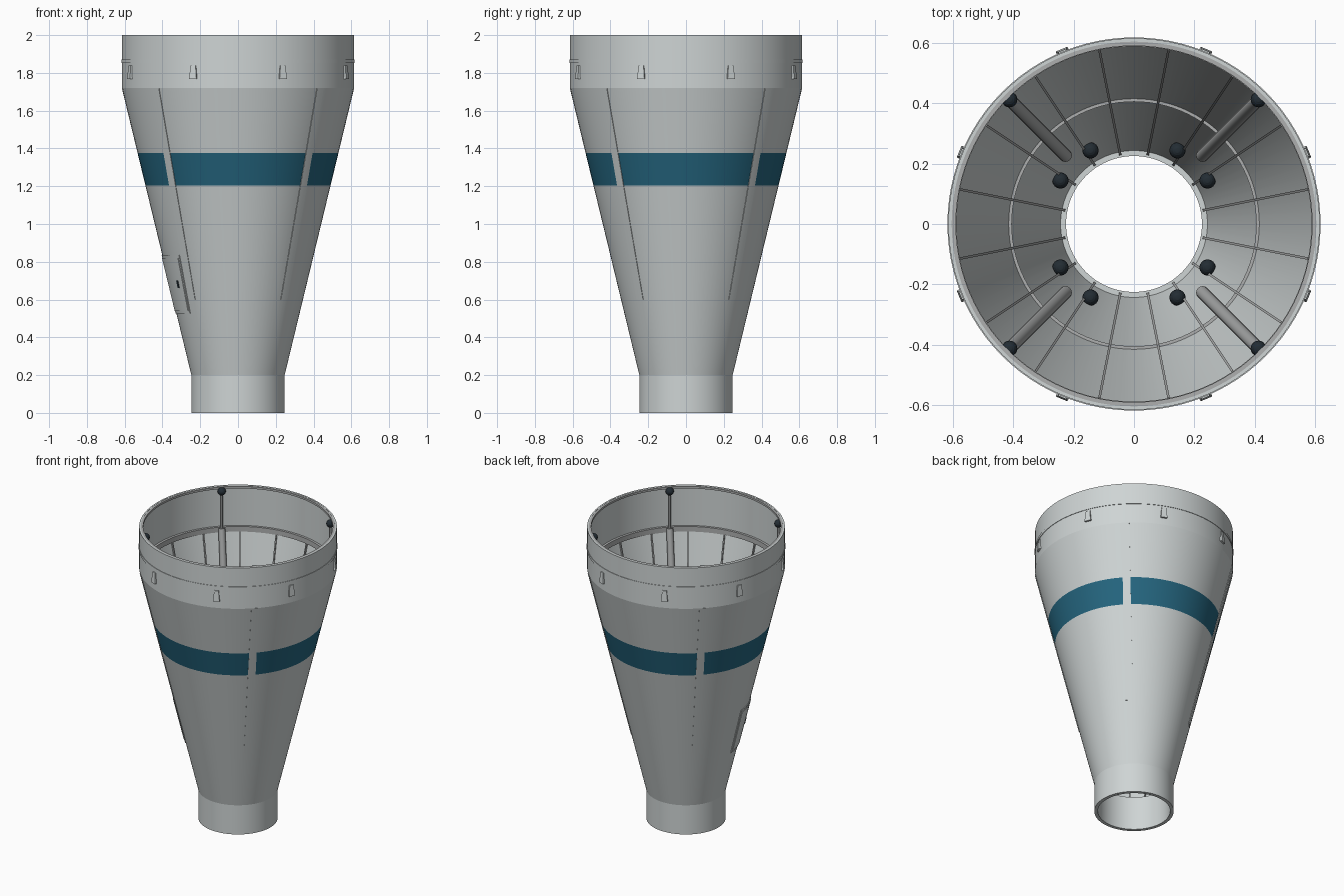
import bpy, bmesh, math
from mathutils import Vector

cube = bpy.data.objects.get("Cube")
if cube:
    bpy.data.objects.remove(cube, do_unlink=True)


def material(name, rgb):
    m = bpy.data.materials.new(name)
    m.use_nodes = True
    m.diffuse_color = (*rgb, 1)
    m.node_tree.nodes["Principled BSDF"].inputs["Base Color"].default_value = (*rgb, 1)
    return m


SHELL = material("light_grey", (0.62, 0.66, 0.66))
FRAME = material("mid_grey", (0.42, 0.43, 0.43))
BLUE = material("deep_blue", (0.018, 0.13, 0.21))
DARK = material("near_black", (0.017, 0.026, 0.034))

NECK_R, TOP_R, NECK_Z, CONE_Z = 0.247, 0.615, 0.2, 1.72
BAND = (1.205, 1.375)
SLOPE = (TOP_R - NECK_R) / (CONE_Z - NECK_Z)
SEGMENTS = 96


def cone_r(z):
    return NECK_R + SLOPE * (z - NECK_Z)


def polar(r, deg, z):
    a = math.radians(deg)
    return Vector((r * math.cos(a), r * math.sin(a), z))


def finish(name, bm, mats, smooth=True):
    bmesh.ops.recalc_face_normals(bm, faces=bm.faces)
    mesh = bpy.data.meshes.new(name)
    bm.to_mesh(mesh)
    bm.free()
    for m in mats:
        mesh.materials.append(m)
    ob = bpy.data.objects.new(name, mesh)
    bpy.context.collection.objects.link(ob)
    if smooth:
        bpy.ops.object.select_all(action='DESELECT')
        ob.select_set(True)
        bpy.context.view_layer.objects.active = ob
        bpy.ops.object.shade_smooth_by_angle(angle=math.radians(12))
    return ob


def lathe(name, profile, mats, rule=None):
    """Revolve a closed (radius, z) outline about the z axis."""
    bm = bmesh.new()
    rings = [[bm.verts.new(polar(r, 360 * i / SEGMENTS, z)) for r, z in profile]
             for i in range(SEGMENTS)]
    for i, ring in enumerate(rings):
        nxt = rings[(i + 1) % SEGMENTS]
        for j in range(len(profile)):
            k = (j + 1) % len(profile)
            face = bm.faces.new((ring[j], nxt[j], nxt[k], ring[k]))
            if rule:
                face.material_index = rule(j)
    return finish(name, bm, mats)


def cone_plate(name, az, z0, z1, half_angle, out, mat, inner=0.004, cols=8, rows=8):
    """Thin plate wrapped on the cone; half_angle(z) gives its half width."""
    bm = bmesh.new()
    layers = []
    for off in (-inner, out):
        grid = []
        for v in range(rows + 1):
            z = z0 + (z1 - z0) * v / rows
            h = half_angle(z)
            grid.append([bm.verts.new(polar(cone_r(z) + off, az + h * (2 * u / cols - 1), z))
                         for u in range(cols + 1)])
        for v in range(rows):
            for u in range(cols):
                bm.faces.new((grid[v][u], grid[v][u + 1], grid[v + 1][u + 1], grid[v + 1][u]))
        layers.append(grid)
    a, b = layers

    def border(g):
        return (g[0][:-1] + [row[-1] for row in g[:-1]]
                + g[-1][:0:-1] + [row[0] for row in g[:0:-1]])
    ea, eb = border(a), border(b)
    for i in range(len(ea)):
        k = (i + 1) % len(ea)
        bm.faces.new((ea[i], ea[k], eb[k], eb[i]))
    return finish(name, bm, [mat])


def tapered_box(name, az, low, high, mat):
    """Box between two sections given as (inner r, outer r, z, half width)."""
    bm = bmesh.new()
    a = math.radians(az)
    radial, side = Vector((math.cos(a), math.sin(a), 0)), Vector((-math.sin(a), math.cos(a), 0))
    for r0, r1, z, w in (low, high):
        for r, s in ((r0, -w), (r1, -w), (r1, w), (r0, w)):
            bm.verts.new(radial * r + side * s + Vector((0, 0, z)))
    bmesh.ops.convex_hull(bm, input=bm.verts)
    bmesh.ops.dissolve_limit(bm, angle_limit=0.01, verts=bm.verts, edges=bm.edges)
    return finish(name, bm, [mat], smooth=False)


def tube(name, points, radius, mat):
    cu = bpy.data.curves.new(name, 'CURVE')
    cu.dimensions = '3D'
    cu.bevel_depth, cu.bevel_resolution, cu.use_fill_caps = radius, 4, True
    sp = cu.splines.new('POLY')
    sp.points.add(len(points) - 1)
    for p, co in zip(sp.points, points):
        p.co = (*co, 1)
    cu.materials.append(mat)
    ob = bpy.data.objects.new(name, cu)
    bpy.context.collection.objects.link(ob)


def ball(name, centre, radius, mat):
    bm = bmesh.new()
    bmesh.ops.create_uvsphere(bm, u_segments=16, v_segments=10, radius=radius)
    bmesh.ops.translate(bm, verts=bm.verts, vec=centre)
    finish(name, bm, [mat])


# Hollow shell: neck, cone and top collar, with the painted band
WALL = 0.011
outer = [(NECK_R, 0), (NECK_R, NECK_Z), (cone_r(BAND[0]), BAND[0]),
         (cone_r(BAND[1]), BAND[1]), (TOP_R, CONE_Z), (TOP_R, 2)]
inside = [(TOP_R - WALL, 2), (TOP_R - WALL, CONE_Z), (cone_r(0.23) - WALL, 0.23),
          (0.225, 0.23), (0.225, 0)]
lathe("shell", outer + inside, [SHELL, BLUE], lambda j: int(j == 2))

# Seam ring around the collar
lathe("collar_ring", [(0.61, 1.853), (0.618, 1.853), (0.618, 1.872), (0.61, 1.872)], [SHELL])

# Inner ring frames
lathe("top_rim", [(0.59, 1.985), (0.612, 1.985), (0.612, 1.999), (0.59, 1.999)], [FRAME])
for name, r, z0, z1 in (("upper_frame", 0.588, 1.69, 1.725),
                        ("middle_frame", 0.405, 0.89, 0.94)):
    lathe(name, [(r, z0), (r, z1), (min(cone_r(z1), TOP_R) - 0.005, z1),
                 (cone_r(z0) - 0.005, z0)], [FRAME])

# Stringers on the inside of the cone
for i in range(16):
    z0, z1 = 0.23, 1.69
    tapered_box(f"stringer_{i + 1}", 11.25 + 22.5 * i,
                (cone_r(z0) - 0.022, cone_r(z0) - 0.006, z0, 0.004),
                (cone_r(z1) - 0.022, cone_r(z1) - 0.006, z1, 0.004), FRAME)

# Diagonal conduits: outer cover strip, inner pipe, rod and knobs
for i in range(4):
    az = 45 + 90 * i
    cone_plate(f"cover_strip_{i + 1}", az, 0.6, CONE_Z,
               lambda z: math.degrees(0.024 / cone_r(z)), 0.003, SHELL, cols=4)
    low, high = polar(0.322, az, 0.61), polar(0.583, az, 1.72)
    tube(f"pipe_{i + 1}", [low, high], 0.022, FRAME)
    ball(f"pipe_end_{i + 1}", low, 0.022, FRAME)
    tube(f"rod_{i + 1}", [high, polar(0.583, az, 1.97)], 0.007, FRAME)
    ball(f"upper_knob_{i + 1}", polar(0.583, az, 1.972), 0.026, DARK)
    for side in (-1, 1):
        ball(f"lower_knob_{i + 1}_{'a' if side < 0 else 'b'}",
             polar(0.283, az + side * 14.4, 0.48), 0.027, DARK)

# Clips under the collar ring
for i in range(8):
    tapered_box(f"clip_{i + 1}", 22.5 + 45 * i,
                (0.605, 0.627, 1.767, 0.021), (0.605, 0.622, 1.84, 0.014), SHELL)

# Access door with raised panel and latch
DOOR_AZ = 201.5
cone_plate("door_frame", DOOR_AZ, 0.525, 0.835, lambda z: 18, 0.004, SHELL)
cone_plate("door_panel", DOOR_AZ, 0.54, 0.82, lambda z: 16.5, 0.007, SHELL)
cone_plate("door_latch", 211, 0.66, 0.7, lambda z: 1.2, 0.01, DARK, cols=2, rows=2)
